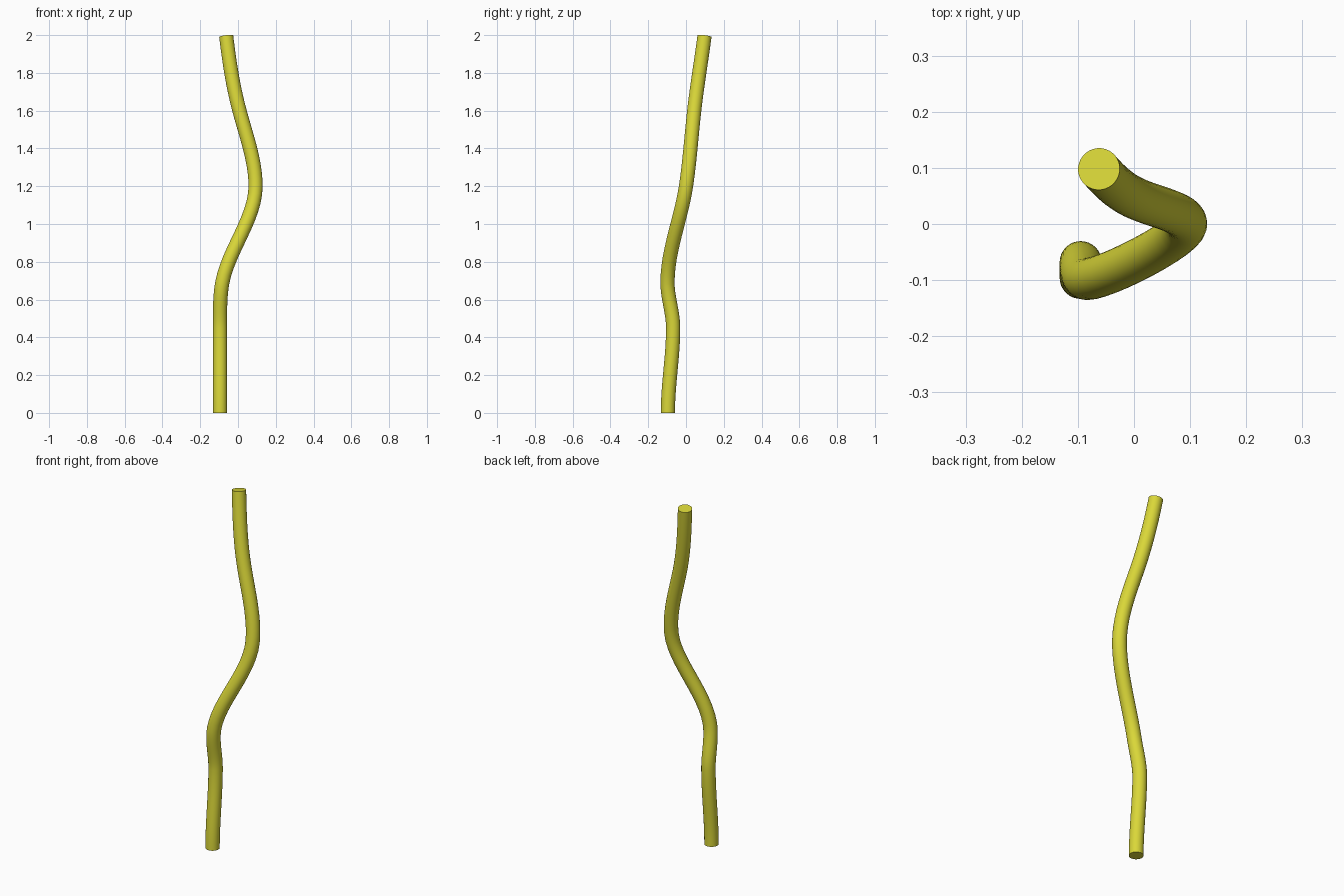
import bpy
from mathutils import Vector

if "Cube" in bpy.data.objects:
    bpy.data.objects.remove(bpy.data.objects["Cube"])

# Path of the bent tube: x, y, z, then slope dx/dz and dy/dz at that point
path = [
    (-0.095, -0.096, 0.0, 0.0, 0.0),
    (-0.095, -0.068, 0.45, 0.0, 0.0),
    (-0.083, -0.098, 0.69, 0.18, 0.0),
    (0.093, 0.0, 1.2, 0.0, 0.15),
    (0.0, 0.047, 1.63, -0.25, 0.12),
    (-0.0625, 0.098, 1.995, -0.12, 0.13),
]

curve = bpy.data.curves.new("bent_tube", 'CURVE')
curve.dimensions = '3D'
curve.resolution_u = 12
curve.bevel_depth = 0.0375
curve.bevel_resolution = 14
curve.use_fill_caps = True

spline = curve.splines.new('BEZIER')
spline.bezier_points.add(len(path) - 1)
for i, (x, y, z, dx, dy) in enumerate(path):
    p = spline.bezier_points[i]
    p.handle_left_type = p.handle_right_type = 'FREE'
    co, t = Vector((x, y, z)), Vector((dx, dy, 1))
    before = z - path[i - 1][2] if i else 0.3
    after = path[i + 1][2] - z if i < len(path) - 1 else 0.3
    p.co = co
    p.handle_left = co - t * before / 3
    p.handle_right = co + t * after / 3

# Tube as a mesh with smooth sides and sharp flat ends
tube = bpy.data.objects.new("bent_tube", curve)
bpy.context.collection.objects.link(tube)
bpy.context.view_layer.objects.active = tube
tube.select_set(True)
bpy.ops.object.convert(target='MESH')
tube = bpy.context.object
bpy.ops.object.shade_smooth_by_angle()

# Yellow paint
mat = bpy.data.materials.new("yellow")
mat.diffuse_color = (0.7, 0.68, 0.04, 1)
mat.use_nodes = True
mat.node_tree.nodes["Principled BSDF"].inputs["Base Color"].default_value = mat.diffuse_color
tube.data.materials.clear()
tube.data.materials.append(mat)
